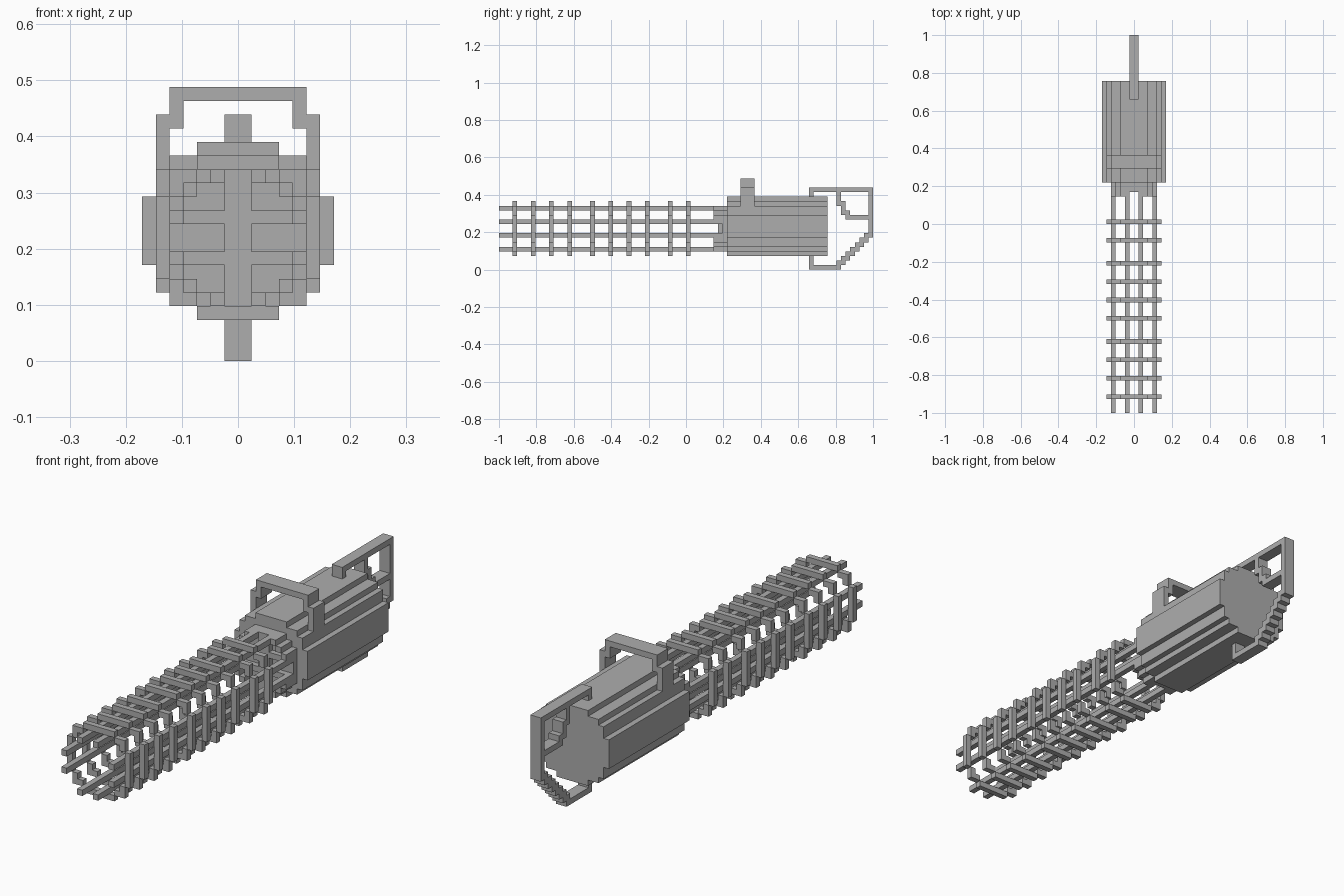
import bpy
import bmesh
from mathutils import Matrix

cube = bpy.data.objects.get("Cube")
if cube:
    bpy.data.objects.remove(cube, do_unlink=True)

U = 2 / 82          # size of one block
LENGTH = 82
BARREL_Z = 9        # barrel axis height, in blocks
BODY_Z = 9.5

grey = bpy.data.materials.new("metal_grey")
grey.use_nodes = True
COLOR = (0.42, 0.42, 0.42, 1)
grey.diffuse_color = COLOR
grey.node_tree.nodes["Principled BSDF"].inputs["Base Color"].default_value = COLOR


def finish(name, bm):
    """Scale block units to the model frame and link the object."""
    bmesh.ops.recalc_face_normals(bm, faces=bm.faces)
    bm.transform(Matrix.Scale(U, 4) @ Matrix.Translation((0, -LENGTH / 2, 0)))
    mesh = bpy.data.meshes.new(name)
    bm.to_mesh(mesh)
    bm.free()
    mesh.materials.append(grey)
    obj = bpy.data.objects.new(name, mesh)
    bpy.context.collection.objects.link(obj)
    return obj


def blocks(name, boxes):
    """One object from boxes given as (x0, x1, y0, y1, z0, z1)."""
    bm = bmesh.new()
    for x0, x1, y0, y1, z0, z1 in boxes:
        mat = Matrix.Translation(((x0 + x1) / 2, (y0 + y1) / 2, (z0 + z1) / 2))
        mat = mat @ Matrix.Diagonal((x1 - x0, y1 - y0, z1 - z0, 1))
        bmesh.ops.create_cube(bm, size=1, matrix=mat)
    return finish(name, bm)


def mirrored(cells, y0, y1, cz):
    """Repeat (x0, x1, z0, z1) cells in all four quadrants around cz."""
    out = set()
    for x0, x1, z0, z1 in cells:
        for sx in (-1, 1):
            for sz in (-1, 1):
                xs, zs = sorted((sx * x0, sx * x1)), sorted((sz * z0, sz * z1))
                out.add((*xs, y0, y1, cz + zs[0], cz + zs[1]))
    return sorted(out)


def stepped_prism(name, corners, cz, y0, y1):
    """Extrude a stair-edged outline along y from its outer corners."""
    quarter = []
    for i, (x, z) in enumerate(corners):
        if i:
            quarter.append((corners[i - 1][0], z))
        quarter.append((x, z))
    outline = quarter + [(x, -z) for x, z in reversed(quarter)]
    outline += [(-x, z) for x, z in reversed(outline)]
    bm = bmesh.new()
    face = bm.faces.new([bm.verts.new((x, y0, cz + z)) for x, z in outline])
    ext = bmesh.ops.extrude_face_region(bm, geom=[face], use_keep_orig=True)
    verts = [v for v in ext["geom"] if isinstance(v, bmesh.types.BMVert)]
    bmesh.ops.translate(bm, verts=verts, vec=(0, y1 - y0, 0))
    return finish(name, bm)


# Main body
stepped_prism("body", [(3, 6.5), (5, 5.5), (6, 4.5), (7, 2.5)], BODY_Z, 50, 72)

# Neck: plate, raised spokes and corner arcs holding the rods
stepped_prism("neck_plate", [(3, 5), (4, 4), (5, 3)], BARREL_Z, 49, 50)
blocks("neck_spokes", [(-1, 1, 48, 49, 4, 14)]
       + mirrored([(1, 5, 1, 2)], 48, 49, BARREL_Z))
blocks("neck_arcs", mirrored([(2, 3, 4, 5), (3, 4, 3, 4), (4, 5, 2, 3)],
                             47, 49, BARREL_Z))

# Eight barrel rods
blocks("barrel_rods", mirrored([(1, 2, 4, 5), (4, 5, 1, 2)], 0, 49, BARREL_Z))

# Barrel rings sharing one mesh
RING_CELLS = [(0, 3, 5, 6), (3, 5, 4, 5), (4, 5, 3, 4), (5, 6, 0, 3)]
RING_STEPS = [3, 7, 11, 15, 20, 24, 28, 32, 37, 41]
ring = blocks("barrel_ring", mirrored(RING_CELLS, 0, 1, BARREL_Z))
ring.location.y = RING_STEPS[0] * U
for step in RING_STEPS[1:]:
    copy = ring.copy()
    copy.location.y = step * U
    bpy.context.collection.objects.link(copy)

# Carry handle over the body
handle = [(-5, 5, 53, 56, 19, 20)]
for s in (-1, 1):
    for a, b, z0, z1 in ((4, 5, 17, 19), (5, 6, 14, 18)):
        handle.append((*sorted((s * a, s * b)), 53, 56, z0, z1))
blocks("carry_handle", handle)

# Rear grip loop with a stair-stepped underside
grip = [(68, 69, 16, 17), (68, 82, 17, 18), (81, 82, 7, 17),
        (68, 69, 1, 3), (68, 74, 0, 1)]
grip += [(74 + i, 75 + i, i, i + 2) for i in range(7)]
blocks("rear_grip", [(-1, 1, *cell) for cell in grip])

# Stepped trigger bar inside the grip
trigger = [(74, 75, 14, 17), (75, 76, 12, 15), (76, 77, 11, 13), (77, 81, 11, 12)]
blocks("trigger_bar", [(-1, 1, *cell) for cell in trigger])
